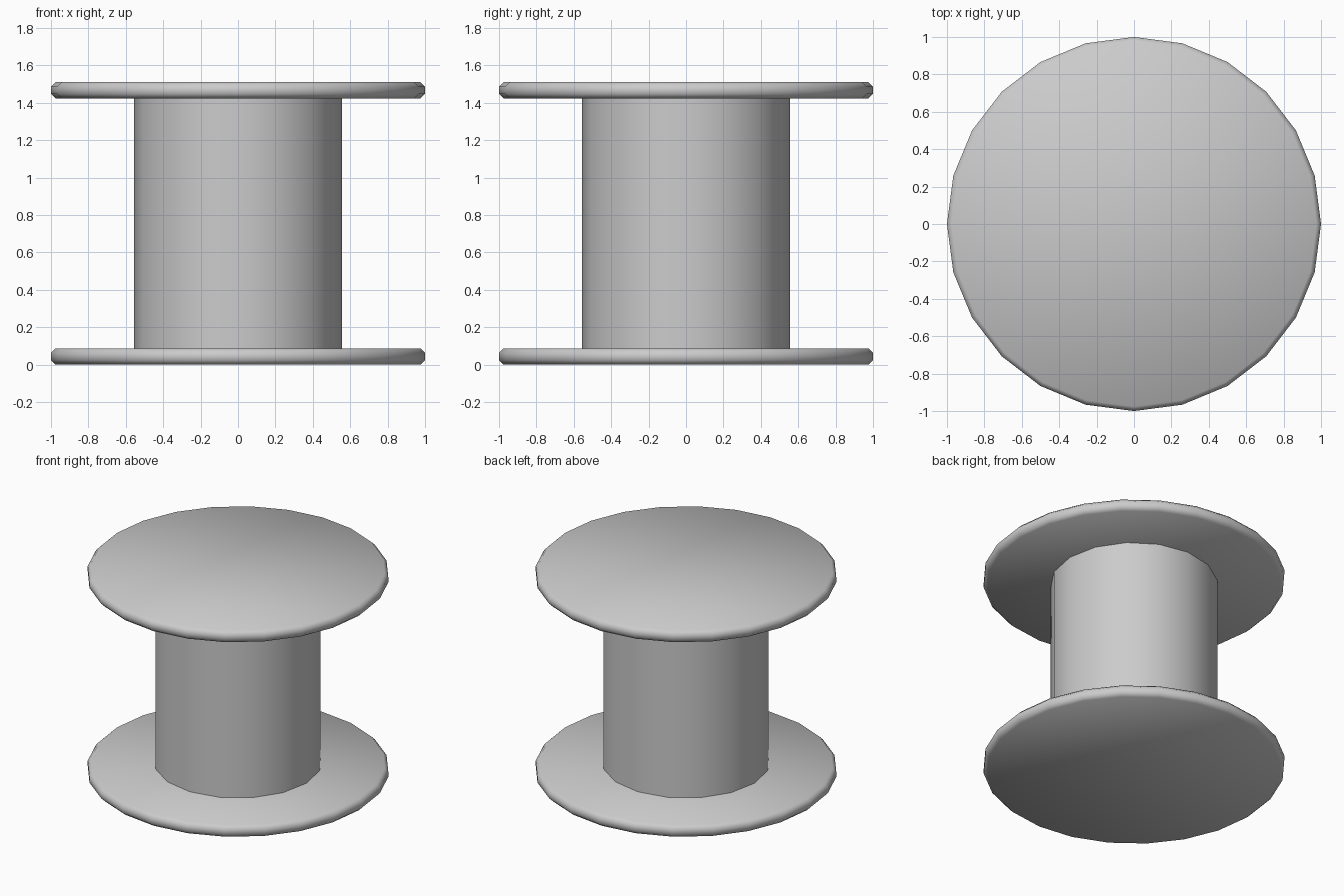
import bpy
import bmesh

cube = bpy.data.objects.get("Cube")
if cube:
    bpy.data.objects.remove(cube, do_unlink=True)

HEIGHT = 1.51
FLANGE = 0.087

# Single plain grey
grey = bpy.data.materials.new("plain grey")
grey.use_nodes = True
color = (0.6, 0.6, 0.6, 1)
grey.diffuse_color = color
grey.node_tree.nodes["Principled BSDF"].inputs["Base Color"].default_value = color


def add_cylinder(name, sides, radius, bottom, top, caps):
    """Smooth-shaded upright cylinder between two heights."""
    bm = bmesh.new()
    bmesh.ops.create_cone(bm, cap_ends=caps, segments=sides, radius1=radius,
                          radius2=radius, depth=top - bottom)
    bmesh.ops.translate(bm, verts=bm.verts, vec=(0, 0, (top + bottom) / 2))
    for face in bm.faces:
        face.smooth = True
    mesh = bpy.data.meshes.new(name)
    bm.to_mesh(mesh)
    bm.free()
    mesh.materials.append(grey)
    obj = bpy.data.objects.new(name, mesh)
    bpy.context.collection.objects.link(obj)
    return obj


# Two round flanges with softened rims
for name, bottom in (("bottom_flange", 0), ("top_flange", HEIGHT - FLANGE)):
    flange = add_cylinder(name, 24, 1, bottom, bottom + FLANGE, True)
    bevel = flange.modifiers.new("rim", "BEVEL")
    bevel.width = 0.024
    bevel.segments = 1
    bevel.limit_method = "ANGLE"

# Central drum, open ends hidden inside the flanges
add_cylinder("drum", 16, 0.555, FLANGE - 0.01, HEIGHT - FLANGE + 0.01, False)
